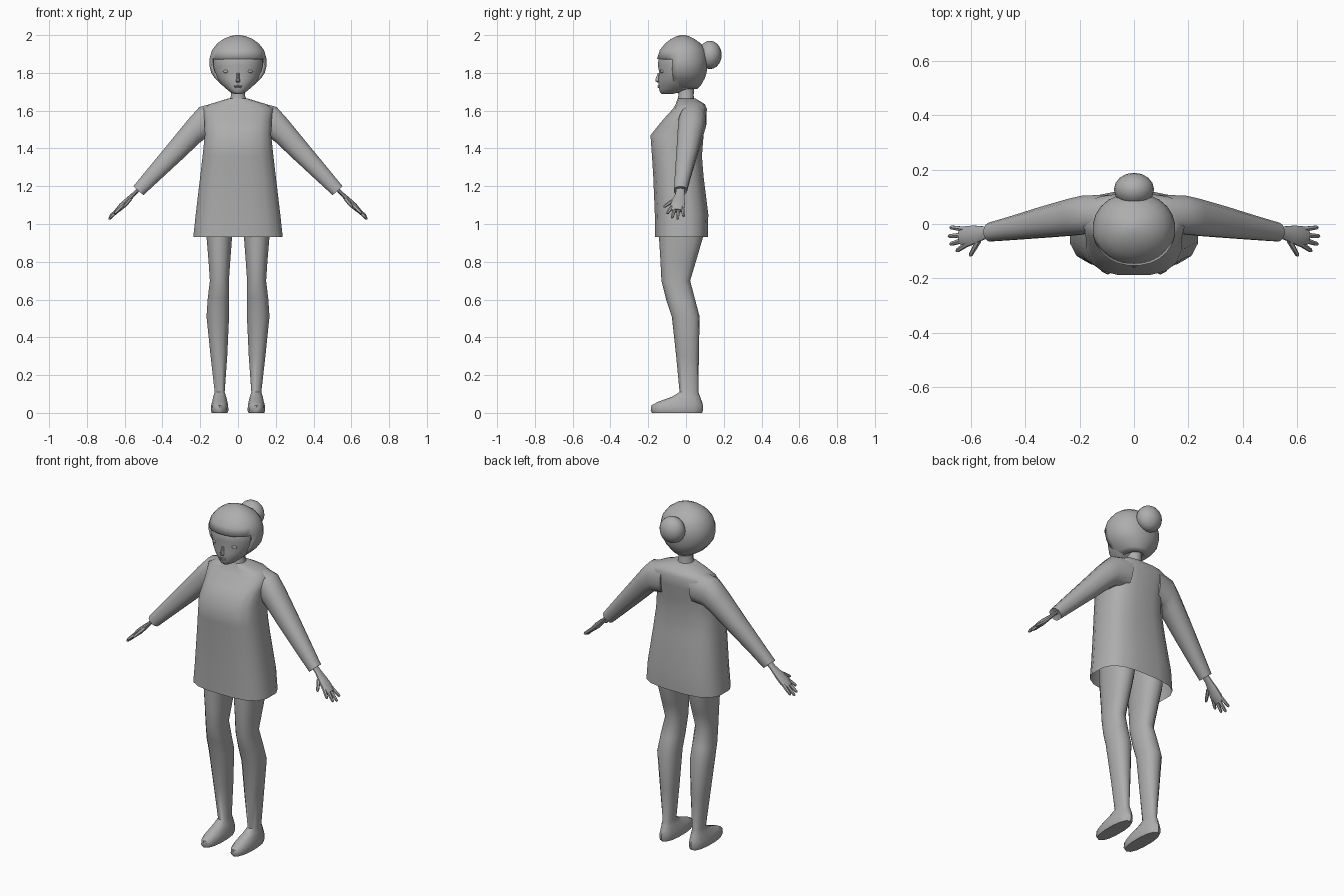
import bpy, bmesh, math
from mathutils import Vector

grey = bpy.data.materials.new("plain_grey")
grey.diffuse_color = (0.42, 0.42, 0.42, 1)


def finish(name, bm, mirror=False, angle=50):
    bmesh.ops.recalc_face_normals(bm, faces=bm.faces)
    me = bpy.data.meshes.new(name)
    bm.to_mesh(me)
    bm.free()
    me.materials.append(grey)
    ob = bpy.data.objects.new(name, me)
    bpy.context.collection.objects.link(ob)
    bpy.context.view_layer.objects.active = ob
    ob.select_set(True)
    bpy.ops.object.shade_smooth_by_angle(angle=math.radians(angle))
    ob.select_set(False)
    if mirror:
        ob.modifiers.new("mirror", "MIRROR").use_mirror_merge = False
    return ob


def skin(bm, rings, cap_start=True, cap_end=True):
    """Join rings of points with quads."""
    vs = [[bm.verts.new(p) for p in r] for r in rings]
    n = len(vs[0])
    for a, b in zip(vs, vs[1:]):
        for i in range(n):
            j = (i + 1) % n
            bm.faces.new((a[i], a[j], b[j], b[i]))
    if cap_start:
        bm.faces.new(vs[0])
    if cap_end:
        bm.faces.new(vs[-1])


def oval(c, u, v, n=16, power=2.0):
    """Superellipse ring around c with half axes u and v."""
    pts = []
    for i in range(n):
        t = 2 * math.pi * (i + 0.5) / n
        k, s = math.cos(t), math.sin(t)
        k = math.copysign(abs(k) ** (2 / power), k)
        s = math.copysign(abs(s) ** (2 / power), s)
        pts.append(Vector(c) + Vector(u) * k + Vector(v) * s)
    return pts


def level(z, x0, x1, y0, y1, n=16, power=2.0):
    return oval(((x0 + x1) / 2, (y0 + y1) / 2, z), ((x1 - x0) / 2, 0, 0),
                (0, (y1 - y0) / 2, 0), n, power)


def body(name, rows, n=16, power=2.0, **caps):
    """Centred loft from rows of height, half width, front y, back y."""
    bm = bmesh.new()
    skin(bm, [level(z, -w, w, f, b, n, power) for z, w, f, b in rows], **caps)
    return bm


def tube(bm, pts, radii, n=8, flat=1.0):
    """Limb along points; flat scales the thickness against the y width."""
    pts = [Vector(p) for p in pts]
    rings = []
    for i, (p, r) in enumerate(zip(pts, radii)):
        d = pts[min(i + 1, len(pts) - 1)] - pts[max(i - 1, 0)]
        side = (Vector((0, 1, 0)) - d * (d.y / d.length_squared)).normalized()
        rings.append(oval(p, side * r, d.cross(side).normalized() * r * flat, n))
    skin(bm, rings)


def ball(bm, c, r, seg=16):
    res = bmesh.ops.create_uvsphere(bm, u_segments=seg, v_segments=seg // 2 + 2, radius=1)
    for v in res["verts"]:
        v.co = Vector(c) + Vector(a * b for a, b in zip(v.co, r))


# Tunic, open at the hem
finish("tunic", body("tunic", [
    (0.93, 0.24, -0.165, 0.117), (1.05, 0.227, -0.167, 0.12), (1.25, 0.203, -0.175, 0.095),
    (1.36, 0.19, -0.182, 0.086), (1.47, 0.178, -0.19, 0.095), (1.55, 0.18, -0.125, 0.108),
    (1.61, 0.19, -0.07, 0.112), (1.635, 0.15, -0.055, 0.1), (1.665, 0.05, -0.045, 0.05)],
    16, 2.9, cap_start=False))

# Sleeves: upper edge, lower edge (x, z) and y range
bm = bmesh.new()
rings = []
for ux, uz, lx, lz, y0, y1 in [
        (0.09, 1.652, 0.10, 1.46, -0.035, 0.11), (0.205, 1.622, 0.165, 1.455, -0.04, 0.107),
        (0.265, 1.555, 0.20, 1.43, -0.045, 0.095), (0.375, 1.42, 0.29, 1.345, -0.052, 0.065),
        (0.49, 1.28, 0.41, 1.235, -0.06, 0.028), (0.555, 1.20, 0.50, 1.152, -0.065, 0.006),
        (0.54, 1.195, 0.51, 1.168, -0.05, -0.01)]:
    rings.append(oval(((ux + lx) / 2, (y0 + y1) / 2, (uz + lz) / 2),
                      ((ux - lx) / 2, 0, (uz - lz) / 2), (0, (y1 - y0) / 2, 0), 12, 2.3))
skin(bm, rings)
finish("sleeve", bm, True)

# Hands with four fingers and a thumb
bm = bmesh.new()
tube(bm, [(0.505, -0.03, 1.205), (0.55, -0.032, 1.16), (0.585, -0.038, 1.125),
          (0.615, -0.045, 1.095), (0.64, -0.047, 1.07)], [0.022, 0.024, 0.034, 0.04, 0.03], 10, 0.42)
for base, tip in [((0.615, -0.073, 1.095), (0.655, -0.10, 1.055)),
                  ((0.625, -0.058, 1.085), (0.678, -0.075, 1.032)),
                  ((0.625, -0.040, 1.085), (0.684, -0.045, 1.025)),
                  ((0.62, -0.020, 1.09), (0.678, -0.012, 1.04)),
                  ((0.572, -0.06, 1.13), (0.605, -0.118, 1.09))]:
    b, t = Vector(base), Vector(tip)
    tube(bm, [b, b.lerp(t, 0.5), b.lerp(t, 0.9), t], [0.0105, 0.0095, 0.008, 0.004], 6)
finish("hand", bm, True)

# Legs and feet in one loft from sole to hip
bm = bmesh.new()
skin(bm, [level(*r, n=14, power=2.3) for r in [
    (0.0, 0.055, 0.14, -0.18, 0.085), (0.012, 0.05, 0.144, -0.187, 0.09),
    (0.04, 0.051, 0.143, -0.183, 0.09), (0.058, 0.055, 0.138, -0.15, 0.085),
    (0.085, 0.062, 0.132, -0.075, 0.075), (0.11, 0.07, 0.124, -0.034, 0.066),
    (0.30, 0.056, 0.146, -0.052, 0.068), (0.51, 0.046, 0.168, -0.075, 0.072),
    (0.60, 0.046, 0.162, -0.105, 0.048), (0.70, 0.047, 0.15, -0.13, 0.022),
    (0.80, 0.04, 0.157, -0.135, 0.052), (0.93, 0.03, 0.168, -0.143, 0.09),
    (1.08, 0.01, 0.175, -0.14, 0.1)]])
finish("leg", bm, True)

# Neck
finish("neck", body("neck", [(1.64, 0.055, -0.05, 0.05), (1.68, 0.038, -0.042, 0.042),
                             (1.74, 0.04, -0.045, 0.045)], 12))

# Face and skull
finish("head", body("head", [
    (1.688, 0.018, -0.128, -0.075), (1.697, 0.04, -0.138, -0.03), (1.715, 0.062, -0.143, 0.02),
    (1.74, 0.09, -0.146, 0.06), (1.77, 0.112, -0.147, 0.085), (1.805, 0.127, -0.143, 0.1),
    (1.84, 0.133, -0.15, 0.104), (1.88, 0.133, -0.146, 0.1), (1.92, 0.12, -0.125, 0.08)],
    24, 2.15))

# Hair cap with the face opening cut out
bm = body("hair", [
    (1.715, 0.055, -0.1, 0.06), (1.735, 0.085, -0.12, 0.08), (1.77, 0.122, -0.14, 0.1),
    (1.80, 0.143, -0.15, 0.11), (1.84, 0.153, -0.155, 0.115), (1.875, 0.152, -0.154, 0.115),
    (1.92, 0.139, -0.14, 0.105), (1.955, 0.112, -0.112, 0.08), (1.98, 0.077, -0.08, 0.045),
    (1.994, 0.042, -0.05, 0.015), (2.0, 0.012, -0.025, -0.005)], 24, 2.1, cap_start=False)
cut = [f for f in bm.faces if f.calc_center_median().z < 1.865
       and f.calc_center_median().y < -0.075]
bmesh.ops.delete(bm, geom=cut, context="FACES")
hair = finish("hair_cap", bm)
rim = hair.modifiers.new("thickness", "SOLIDIFY")
rim.thickness, rim.offset = 0.012, -1

# Hair bun
bm = bmesh.new()
ball(bm, (0, 0.127, 1.895), (0.074, 0.062, 0.075))
finish("hair_bun", bm)

# Eyes
bm = bmesh.new()
ball(bm, (0.06, -0.123, 1.808), (0.019, 0.011, 0.011), 12)
ball(bm, (0.06, -0.131, 1.808), (0.008, 0.006, 0.008), 10)
finish("eye", bm, True)

# Nose and lips
bm = bmesh.new()
skin(bm, [level(z, -w, w, f, -0.13, 8) for z, w, f in [
    (1.748, 0.006, -0.15), (1.756, 0.013, -0.162), (1.768, 0.01, -0.162), (1.80, 0.007, -0.15)]])
finish("nose", bm)
bm = bmesh.new()
ball(bm, (0, -0.142, 1.731), (0.024, 0.009, 0.004), 10)
ball(bm, (0, -0.141, 1.723), (0.018, 0.009, 0.004), 10)
finish("lips", bm)
